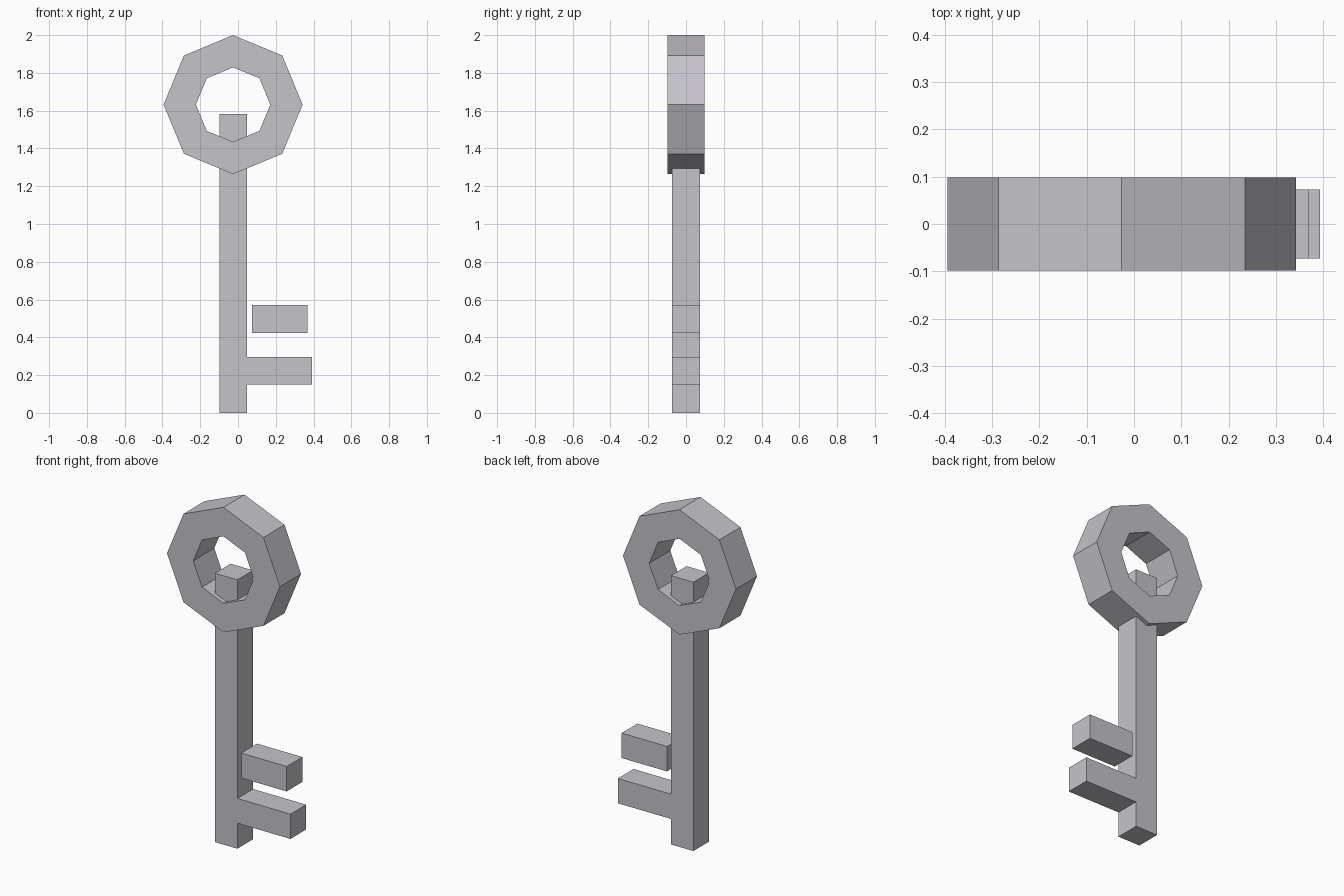
import bpy, bmesh, math

old = bpy.data.objects.get("Cube")
if old:
    bpy.data.objects.remove(old, do_unlink=True)

COLOR = (0.56, 0.55, 0.59, 1)
metal = bpy.data.materials.new("grey metal")
metal.use_nodes = True
metal.diffuse_color = COLOR
metal.node_tree.nodes["Principled BSDF"].inputs["Base Color"].default_value = COLOR

AXIS = -0.026            # x of the shaft and ring centre
HALF = 0.073             # half thickness of shaft and teeth


def finish(name, bm):
    bmesh.ops.recalc_face_normals(bm, faces=bm.faces)
    mesh = bpy.data.meshes.new(name)
    bm.to_mesh(mesh)
    bm.free()
    mesh.materials.append(metal)
    obj = bpy.data.objects.new(name, mesh)
    bpy.context.collection.objects.link(obj)


def extrude_profile(name, points, half):
    """Extrude an x-z outline symmetrically along y."""
    bm = bmesh.new()
    face = bm.faces.new([bm.verts.new((x, -half, z)) for x, z in points])
    moved = bmesh.ops.extrude_face_region(bm, geom=[face])["geom"]
    verts = [g for g in moved if isinstance(g, bmesh.types.BMVert)]
    bmesh.ops.translate(bm, verts=verts, vec=(0, 2 * half, 0))
    finish(name, bm)


def octagon_ring(name, centre_z, outer, inner, half):
    """Eight-sided ring with a square section, facing y."""
    bm = bmesh.new()
    section = [(outer, -half), (outer, half), (inner, half), (inner, -half)]
    loops = []
    for i in range(8):
        a = i * math.tau / 8
        loops.append([bm.verts.new((AXIS + r * math.cos(a), y,
                                    centre_z + r * math.sin(a)))
                      for r, y in section])
    for i in range(8):
        p, q = loops[i], loops[(i + 1) % 8]
        for j in range(4):
            k = (j + 1) % 4
            bm.faces.new((p[j], p[k], q[k], q[j]))
    finish(name, bm)


# Handle ring
octagon_ring("handle_ring", 1.632, 0.368, 0.197, 0.098)

# Shaft running up into the ring, with the lower tooth in one piece
left, right, tip = AXIS - HALF, AXIS + HALF, 0.393
extrude_profile("shaft_and_lower_tooth",
                [(left, 0), (right, 0), (right, 0.15), (tip, 0.15),
                 (tip, 0.296), (right, 0.296), (right, 1.583), (left, 1.583)],
                HALF)

# Separate upper tooth
extrude_profile("upper_tooth",
                [(0.073, 0.423), (0.368, 0.423), (0.368, 0.57), (0.073, 0.57)],
                HALF)
